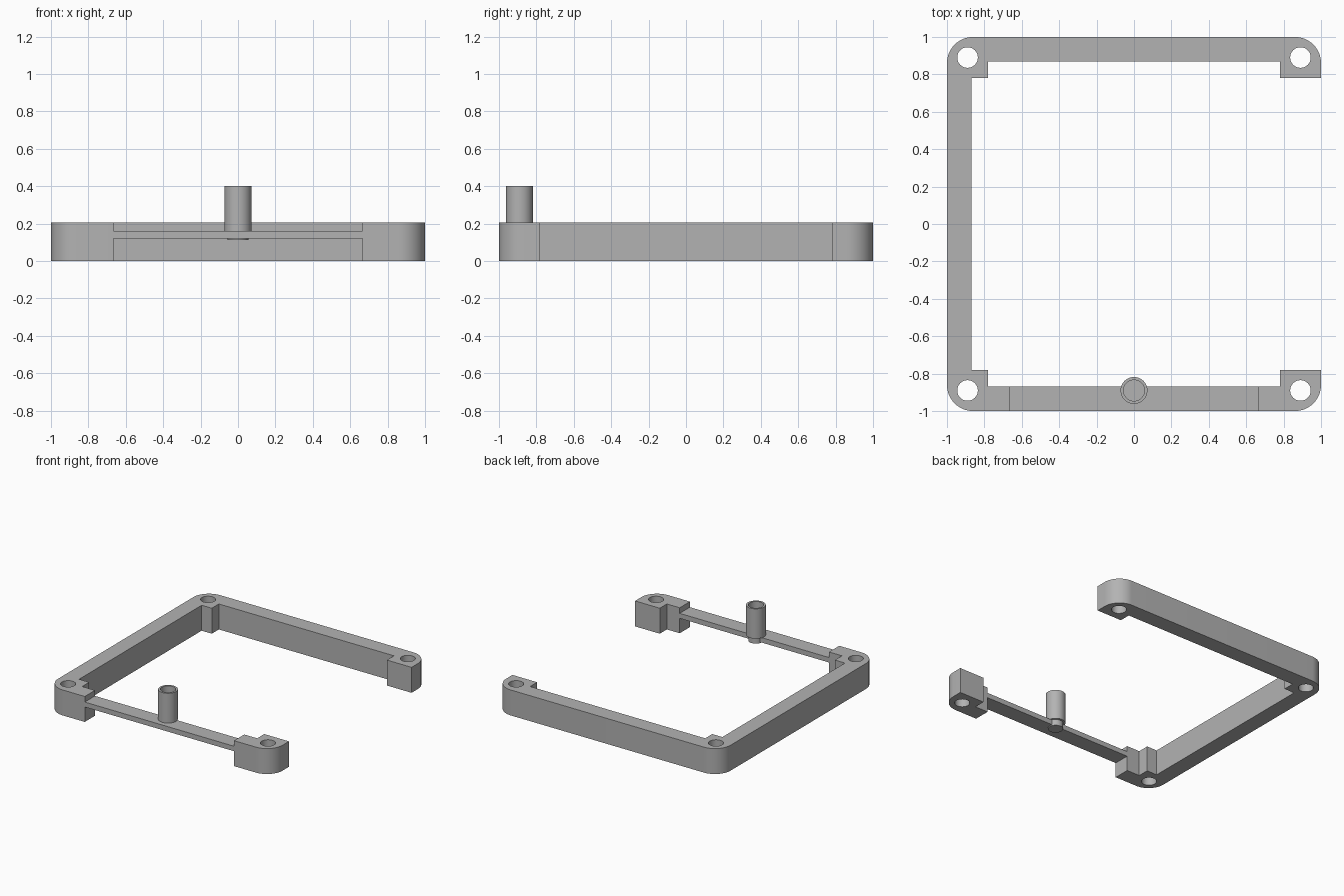
import bpy, bmesh, math

if "Cube" in bpy.data.objects:
    bpy.data.objects.remove(bpy.data.objects["Cube"], do_unlink=True)

grey = bpy.data.materials.new("light_grey")
grey.use_nodes = True
GREY = (0.45, 0.45, 0.45, 1)
grey.diffuse_color = GREY
grey.node_tree.nodes["Principled BSDF"].inputs["Base Color"].default_value = GREY

H = 0.205       # frame height
IN = 0.87       # inner side of the walls
PAD = 0.78      # inner side of the corner pads
STEP = 0.665    # where the front wall thins to a strip
R = 0.14        # outer corner radius
C = 0.89        # screw hole and post centre


def finish(name, bm):
    bmesh.ops.recalc_face_normals(bm, faces=bm.faces)
    mesh = bpy.data.meshes.new(name)
    bm.to_mesh(mesh)
    bm.free()
    ob = bpy.data.objects.new(name, mesh)
    bpy.context.collection.objects.link(ob)
    mesh.materials.append(grey)
    return ob


def extrude(name, outline, z0, z1):
    bm = bmesh.new()
    face = bm.faces.new([bm.verts.new((x, y, z0)) for x, y in outline])
    top = bmesh.ops.extrude_face_region(bm, geom=[face])["geom"]
    bmesh.ops.translate(bm, vec=(0, 0, z1 - z0),
                        verts=[v for v in top if isinstance(v, bmesh.types.BMVert)])
    return finish(name, bm)


def revolve(name, profile, x, y, steps=48):
    bm = bmesh.new()
    rings = [[bm.verts.new((x + r * math.cos(math.tau * i / steps),
                            y + r * math.sin(math.tau * i / steps), z))
              for i in range(steps)] for r, z in profile]
    for a, b in zip(rings, rings[1:]):
        for i in range(steps):
            j = (i + 1) % steps
            bm.faces.new((a[i], a[j], b[j], b[i]))
    bm.faces.new(rings[0])
    bm.faces.new(rings[-1])
    return finish(name, bm)


def corner(sx, sy, steps=16):
    """Rounded outer corner, from the x side round to the y side."""
    arc = [math.pi / 2 * i / steps for i in range(steps + 1)]
    return [(sx * (1 - R + R * math.cos(a)), sy * (1 - R + R * math.sin(a))) for a in arc]


def smooth(ob):
    bpy.ops.object.select_all(action='DESELECT')
    ob.select_set(True)
    bpy.context.view_layer.objects.active = ob
    bpy.ops.object.shade_smooth_by_angle(angle=math.radians(30))


def drill(ob, spots):
    for x, y in spots:
        cutter = revolve("hole_cutter", [(0.055, -0.1), (0.055, H + 0.1)], x, y)
        cutter.hide_render = True
        mod = ob.modifiers.new("hole", 'BOOLEAN')
        mod.object = cutter
        mod.solver = 'EXACT'
        bpy.context.view_layer.objects.active = ob
        bpy.ops.object.modifier_apply(modifier=mod.name)
        bpy.data.objects.remove(cutter, do_unlink=True)
    smooth(ob)


# Back wall, right wall and their corner pads, as one open frame
frame = ([(1, PAD)] + corner(1, 1) + corner(-1, 1)[::-1] + corner(-1, -1)
         + [(-STEP, -1), (-STEP, -IN), (-PAD, -IN), (-PAD, -PAD), (-IN, -PAD),
            (-IN, PAD), (-PAD, PAD), (-PAD, IN), (PAD, IN), (PAD, PAD)])
drill(extrude("frame", frame, 0, H), [(C, C), (-C, C), (-C, -C)])

# Free front left corner block
block = ([(1, -PAD)] + corner(1, -1)
         + [(STEP, -1), (STEP, -IN), (PAD, -IN), (PAD, -PAD)])
drill(extrude("front_left_corner", block, 0, H), [(C, -C)])

# Thin strip joining the front corners
extrude("front_strip", [(-STEP, -1), (STEP, -1), (STEP, -IN), (-STEP, -IN)], 0.12, 0.16)

# Hollow post with a plug through the strip
smooth(revolve("post", [(0.055, 0.112), (0.055, 0.16), (0.072, 0.16), (0.072, 0.4),
                        (0.056, 0.4), (0.056, 0.165)], 0, -C))
